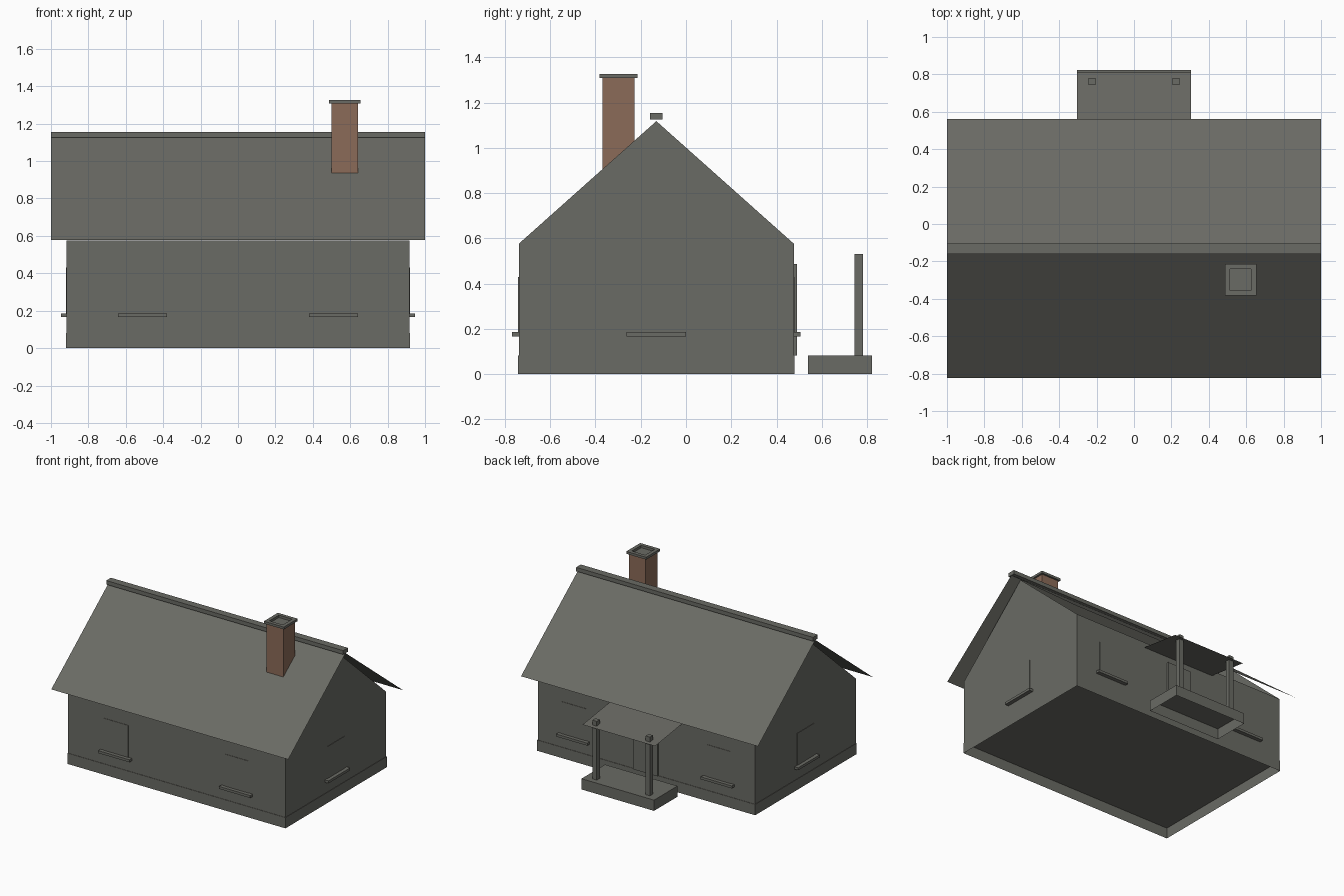
import bpy, bmesh
from mathutils import Vector

if "Cube" in bpy.data.objects:
    bpy.data.objects.remove(bpy.data.objects["Cube"], do_unlink=True)


def material(name, rgb):
    m = bpy.data.materials.new(name)
    m.use_nodes = True
    m.diffuse_color = (*rgb, 1)
    bsdf = m.node_tree.nodes["Principled BSDF"]
    bsdf.inputs["Base Color"].default_value = (*rgb, 1)
    bsdf.inputs["Roughness"].default_value = 0.9
    return m


GREY = material("warm_grey", (0.144, 0.146, 0.128))
BRICK = material("brick_brown", (0.26, 0.146, 0.098))


def finish(name, bm, mat):
    me = bpy.data.meshes.new(name)
    bm.to_mesh(me)
    bm.free()
    me.materials.append(mat)
    ob = bpy.data.objects.new(name, me)
    bpy.context.collection.objects.link(ob)
    return ob


def box_mesh(center, size, open_side=0):
    """Box; open_side -1 drops the bottom face, 1 drops the top."""
    bm = bmesh.new()
    bmesh.ops.create_cube(bm, size=1)
    bmesh.ops.scale(bm, vec=Vector(size), verts=bm.verts)
    bmesh.ops.translate(bm, vec=Vector(center), verts=bm.verts)
    bm.normal_update()
    if open_side:
        gone = [f for f in bm.faces if f.normal.z * open_side > 0.9]
        bmesh.ops.delete(bm, geom=gone, context="FACES")
    return bm


def box(name, center, size, mat=GREY, open_side=0):
    return finish(name, box_mesh(center, size, open_side), mat)


def sheet(name, points, mat=GREY):
    bm = bmesh.new()
    bm.faces.new([bm.verts.new(p) for p in points])
    return finish(name, bm, mat)


# Main dimensions
CY = -0.131                  # centre line of the house
HX, HY = 0.917, 0.608        # wall half sizes
BASE, EAVE, APEX = 0.082, 0.576, 1.118
FRONT, BACK = CY - HY, CY + HY

# Foundation skirt (open below) and walls
box("foundation", (0, CY, BASE / 2), (2 * HX + 0.006, 2 * HY + 0.006, BASE), open_side=-1)
box("walls", (0, CY, (BASE + EAVE) / 2), (2 * HX, 2 * HY, EAVE - BASE))

# Gable ends
for side, s in (("left", 1), ("right", -1)):
    x = s * HX
    sheet(side + "_gable", [(x, CY - s * HY, EAVE), (x, CY + s * HY, EAVE), (x, CY, APEX)])

# Thin roof slopes and ridge cap
RIDGE, OVER = 1.125, 0.692
for side, s in (("front", -1), ("back", 1)):
    y = CY + s * OVER
    sheet(side + "_roof", [(s, y, 0.578), (-s, y, 0.578), (-s, CY, RIDGE), (s, CY, RIDGE)])
box("ridge_cap", (0, CY - 0.001, 1.14), (2, 0.056, 0.03))

# Windows with sills
WIN_W, WIN_LOW, WIN_TOP, SILL_W, SILL_D = 0.203, 0.186, 0.43, 0.263, 0.03


def window(name, x, y, nx, ny):
    """Pane and sill on the wall point (x, y) facing (nx, ny)."""
    def slab(part, width, depth, low, high):
        size = (depth if nx else width, depth if ny else width, high - low)
        box(name + part, (x + nx * depth / 2, y + ny * depth / 2, (low + high) / 2), size)
    slab("_pane", WIN_W, 0.003, WIN_LOW, WIN_TOP)
    slab("_sill", SILL_W, SILL_D, 0.167, WIN_LOW)


for side, s in (("left", 1), ("right", -1)):
    window("front_%s_window" % side, s * 0.51, FRONT, 0, -1)
    window("back_%s_window" % side, s * 0.61, BACK, 0, 1)
    window("%s_gable_window" % side, s * HX, CY, s, 0)

# Back door
box("door", (0, BACK + 0.007, (BASE + 0.487) / 2), (0.203, 0.014, 0.487 - BASE))

# Porch: step (open below), posts and thin sloping canopy
box("porch_step", (0, 0.681, BASE / 2), (0.612, 0.283, BASE), open_side=-1)
for side, s in (("left", 1), ("right", -1)):
    box(side + "_porch_post", (s * 0.225, 0.763, (BASE + 0.53) / 2), (0.037, 0.037, 0.53 - BASE))
sheet("porch_canopy", [(0.306, 0.81, 0.489), (-0.306, 0.81, 0.489),
                       (-0.306, BACK, 0.536), (0.306, BACK, 0.536)])

# Chimney stack and cap with sunken flue
CHX, CHY = 0.57, -0.298
box("chimney", (CHX, CHY, 1.105), (0.141, 0.141, 0.41), BRICK, open_side=1)
bm = box_mesh((CHX, CHY, 1.318), (0.168, 0.168, 0.018))
top = max(bm.faces, key=lambda f: f.normal.z)
bmesh.ops.inset_region(bm, faces=[top], thickness=0.039)
bmesh.ops.inset_region(bm, faces=[top], thickness=0.0005, depth=-0.05)
finish("chimney_cap", bm, GREY)
